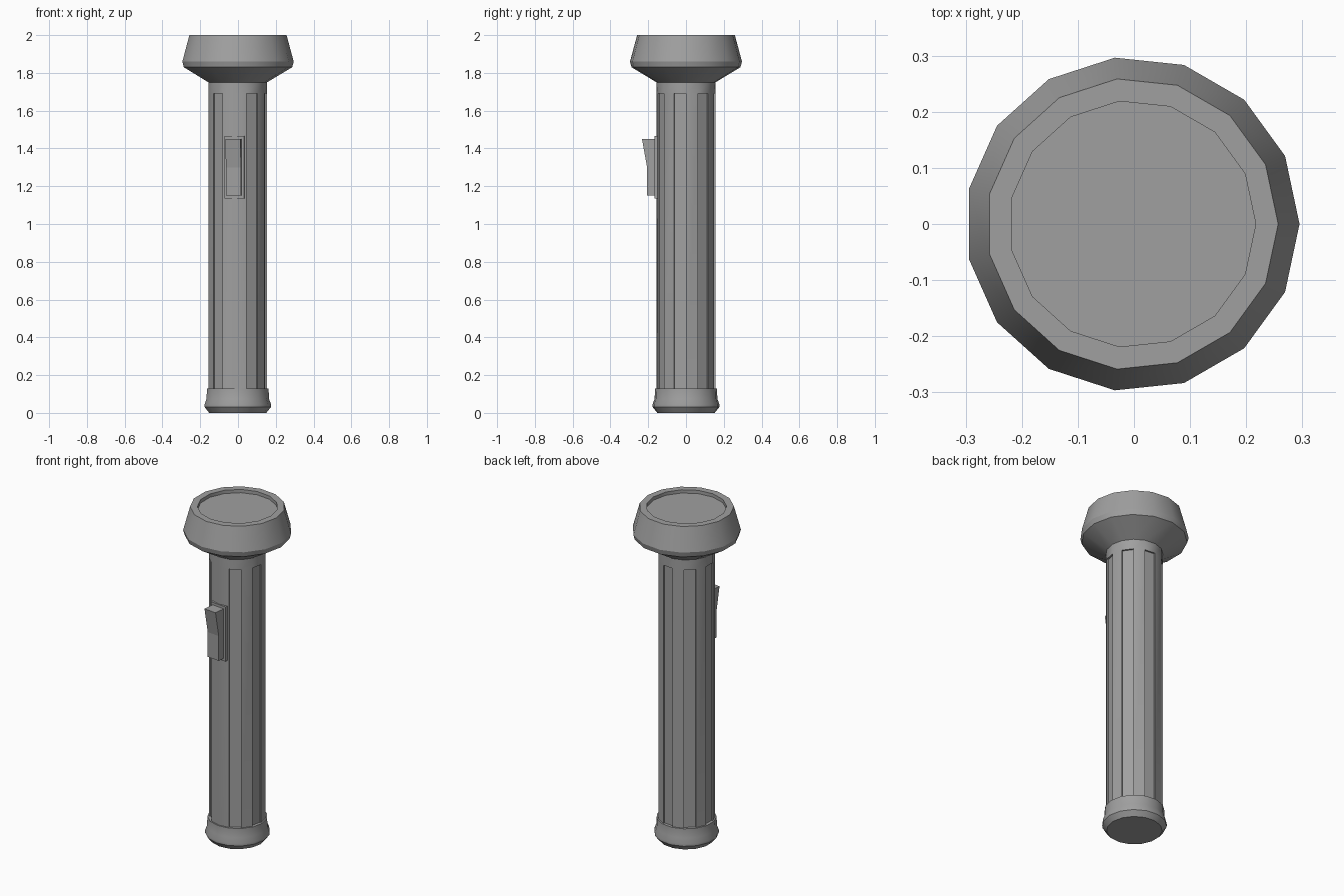
import bpy, bmesh, math
from mathutils import Matrix, Vector

cube = bpy.data.objects.get("Cube")
if cube:
    bpy.data.objects.remove(cube, do_unlink=True)

SIDES = 15
CENTRE_X = -0.003
SWITCH_ANGLE = math.radians(264)
GROOVED_SIDES = {1, 3, 5, 7, 9, 12, 14}

grey = bpy.data.materials.new("mid grey")
grey.diffuse_color = (0.35, 0.35, 0.35, 1)
grey.use_nodes = True
grey.node_tree.nodes["Principled BSDF"].inputs["Base Color"].default_value = grey.diffuse_color


def finish(name, bm, matrix=None):
    """Turn a bmesh into a shaded object."""
    mesh = bpy.data.meshes.new(name)
    bm.to_mesh(mesh)
    bm.free()
    mesh.materials.append(grey)
    obj = bpy.data.objects.new(name, mesh)
    bpy.context.collection.objects.link(obj)
    obj.matrix_world = matrix or Matrix.Translation((CENTRE_X, 0, 0))
    bpy.ops.object.select_all(action="DESELECT")
    obj.select_set(True)
    bpy.context.view_layer.objects.active = obj
    bpy.ops.object.shade_smooth_by_angle(angle=math.radians(29))
    return obj


def lathe(profile, cap_start=False, cap_end=False):
    """Turn (radius, height) points round z; returns the bmesh and its bands."""
    bm = bmesh.new()
    rings = []
    for r, z in profile:
        angles = [math.tau * i / SIDES for i in range(SIDES)]
        rings.append([bm.verts.new((r * math.cos(a), r * math.sin(a), z)) for a in angles])
    bands = []
    for low, high in zip(rings, rings[1:]):
        band = []
        for i in range(SIDES):
            j = (i + 1) % SIDES
            band.append(bm.faces.new((low[i], low[j], high[j], high[i])))
        bands.append(band)
    if cap_start:
        bm.faces.new(rings[0][::-1])
    if cap_end:
        bm.faces.new(rings[-1])
    bm.normal_update()
    return bm, bands


# Handle tube with recessed grip grooves
bm, bands = lathe([(0.157, 0.13), (0.157, 1.69), (0.157, 1.75)])
grooves = [f for i, f in enumerate(bands[0]) if i in GROOVED_SIDES]
for face in bmesh.ops.extrude_discrete_faces(bm, faces=grooves)["faces"]:
    face.normal_update()
    bmesh.ops.translate(bm, verts=face.verts, vec=face.normal * -0.01)
finish("handle", bm)

# Tail cap with flared rim
bm, _ = lathe([(0.153, 0), (0.177, 0.03), (0.178, 0.045), (0.167, 0.075),
               (0.165, 0.13), (0.14, 0.13)], cap_start=True)
finish("tail_cap", bm)

# Flared head with a front rim
bm, _ = lathe([(0.157, 1.75), (0.29, 1.83), (0.298, 1.86), (0.26, 2.0),
               (0.22, 2.0), (0.22, 1.98)])
finish("head", bm)

# Recessed lens
bm, _ = lathe([(0.22, 1.975), (0.22, 1.98)], cap_end=True)
finish("lens", bm)


def side_block(name, profile, width):
    """Extrude a (distance out, height) outline across the switch direction."""
    bm = bmesh.new()
    verts = [bm.verts.new((d, -width / 2, z)) for d, z in profile]
    face = bm.faces.new(verts)
    extruded = bmesh.ops.extrude_face_region(bm, geom=[face])["geom"]
    moved = [g for g in extruded if isinstance(g, bmesh.types.BMVert)]
    bmesh.ops.translate(bm, verts=moved, vec=Vector((0, width, 0)))
    if face.is_valid and len(bm.faces) == len(profile) + 1:
        bm.faces.new(verts)
    bmesh.ops.recalc_face_normals(bm, faces=bm.faces)
    turn = Matrix.Translation((CENTRE_X, 0, 0)) @ Matrix.Rotation(SWITCH_ANGLE, 4, "Z")
    obj = finish(name, bm, turn)
    obj.data.shade_flat()


# Switch plate and rocker switch
side_block("switch_plate", [(0.13, 1.135), (0.162, 1.135), (0.162, 1.465), (0.13, 1.465)], 0.105)
side_block("switch", [(0.15, 1.15), (0.203, 1.15), (0.203, 1.3), (0.23, 1.45), (0.15, 1.45)], 0.08)
